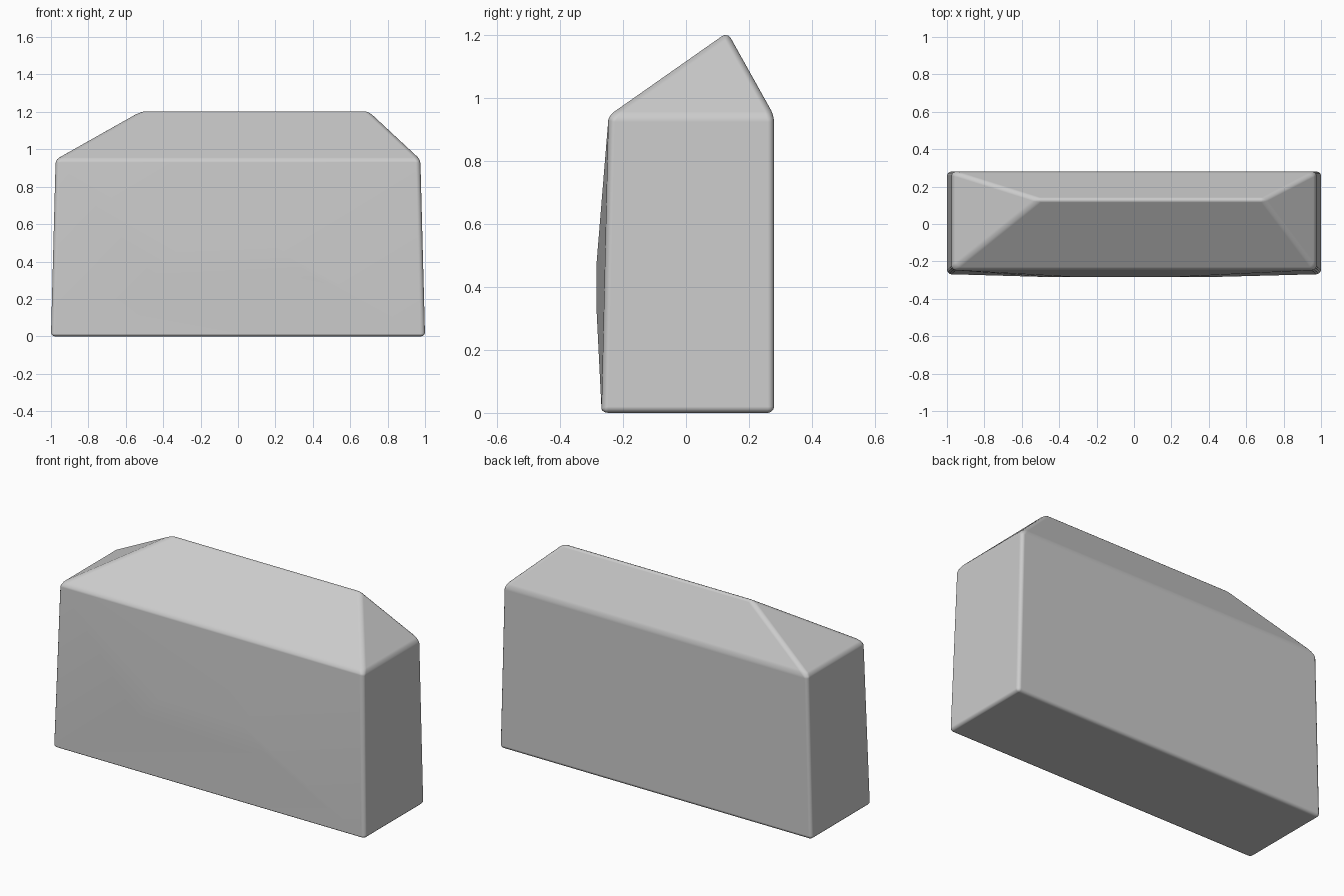
import bpy
import bmesh
import math

cube = bpy.data.objects.get("Cube")
if cube:
    bpy.data.objects.remove(cube, do_unlink=True)

# Plain grey stone
stone = bpy.data.materials.new("grey stone")
stone.use_nodes = True
colour = (0.6, 0.6, 0.6, 1)
stone.diffuse_color = colour
stone.node_tree.nodes["Principled BSDF"].inputs["Base Color"].default_value = colour

bm = bmesh.new()


def ring(half_width, front, back, z):
    """Four corners, front left-hand corner first, counter-clockwise."""
    return [bm.verts.new((x, y, z)) for x, y in (
        (-half_width, front), (half_width, front),
        (half_width, back), (-half_width, back))]


# Tapered body: base and eaves
base = ring(1.0, -0.268, 0.28, 0)
eaves = ring(0.975, -0.246, 0.28, 0.945)
bm.faces.new(base[::-1])
for i in (1, 2, 3):
    j = (i + 1) % 4
    bm.faces.new((base[i], base[j], eaves[j], eaves[i]))

# Front face swelling out to a low panel
panel = [bm.verts.new((x, -0.284, z)) for x, z in (
    (-0.45, 0.32), (0.4, 0.32), (0.2, 0.48), (-0.3, 0.48))]
outline = [base[0], base[1], eaves[1], eaves[0]]
bm.faces.new(panel)
for i in range(4):
    j = (i + 1) % 4
    bm.faces.new((outline[i], outline[j], panel[j], panel[i]))

# Lopsided hipped top
left_end = bm.verts.new((0.69, 0.132, 1.21))
right_end = bm.verts.new((-0.505, 0.132, 1.21))
bm.faces.new((eaves[0], eaves[1], left_end, right_end))
bm.faces.new((eaves[1], eaves[2], left_end))
bm.faces.new((eaves[2], eaves[3], right_end, left_end))
bm.faces.new((eaves[3], eaves[0], right_end))
bmesh.ops.recalc_face_normals(bm, faces=bm.faces)

mesh = bpy.data.meshes.new("stone_block")
bm.to_mesh(mesh)
bm.free()
mesh.materials.append(stone)
block = bpy.data.objects.new("stone_block", mesh)
bpy.context.collection.objects.link(block)
for face in mesh.polygons:
    face.use_smooth = True

# Worn, rounded edges
bevel = block.modifiers.new("rounded edges", 'BEVEL')
bevel.width = 0.02
bevel.segments = 3
bevel.limit_method = 'ANGLE'
bevel.angle_limit = math.radians(20)
bevel.harden_normals = True
